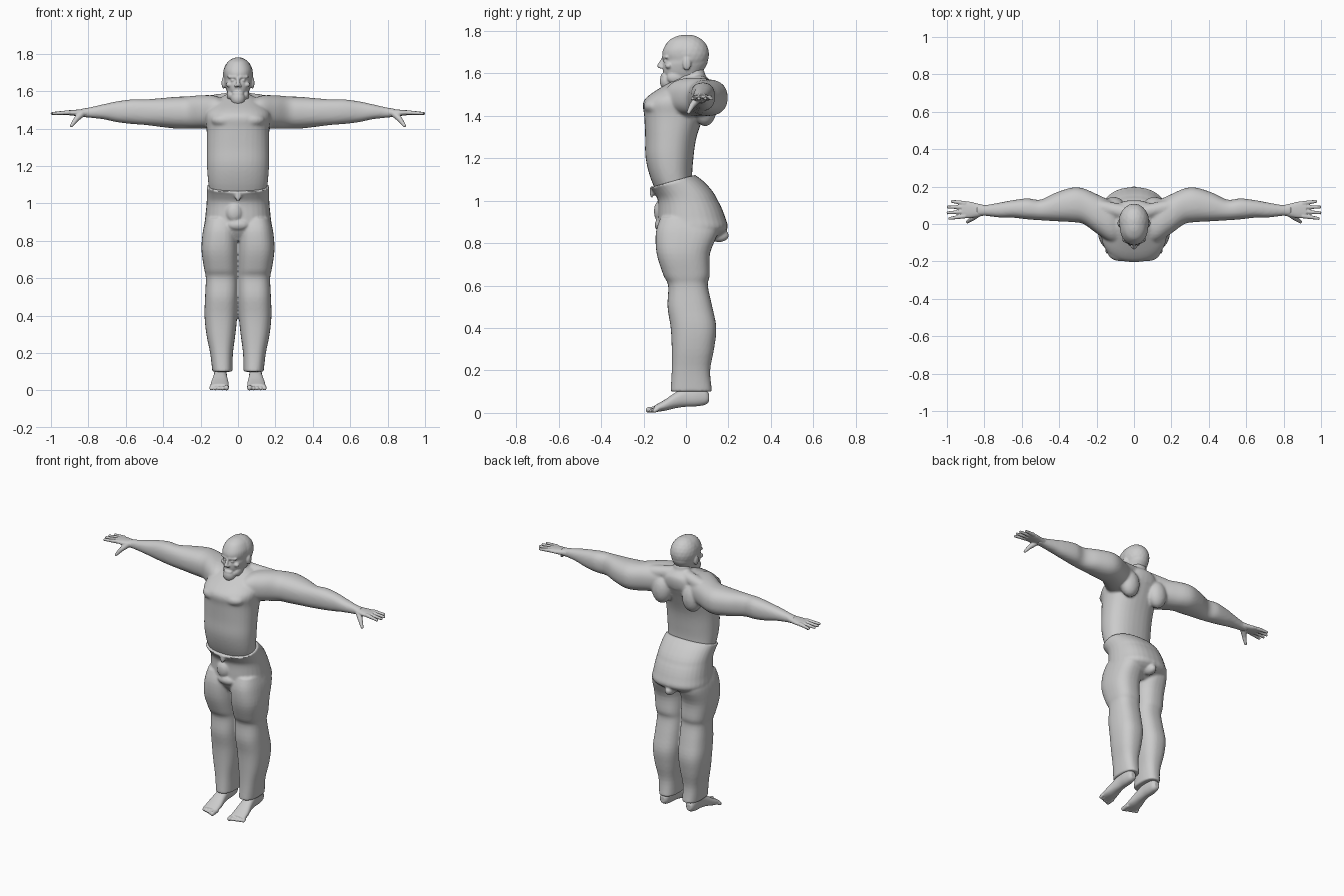
import bpy
import bmesh
from math import cos, sin, pi, copysign
from mathutils import Vector, Matrix

if "Cube" in bpy.data.objects:
    bpy.data.objects.remove(bpy.data.objects["Cube"], do_unlink=True)

GREY = (0.6, 0.6, 0.6, 1.0)
clay = bpy.data.materials.new("clay_grey")
clay.use_nodes = True
clay.diffuse_color = GREY
shader = next(n for n in clay.node_tree.nodes if n.type == 'BSDF_PRINCIPLED')
shader.inputs["Base Color"].default_value = GREY

SIDES = (1, -1)
SEGMENTS = 32
STEPS = 4


def smooth_rows(rows):
    """Catmull-Rom interpolation between the rows of a section table."""
    result = []
    last = len(rows) - 1
    for i in range(last):
        p0, p1 = rows[max(i - 1, 0)], rows[i]
        p2, p3 = rows[i + 1], rows[min(i + 2, last)]
        for k in range(STEPS):
            t = k / STEPS
            result.append([
                b + t * ((c - a) + t * ((2 * a - 5 * b + 4 * c - d)
                                        + t * (3 * b - a - 3 * c + d))) / 2
                for a, b, c, d in zip(p0, p1, p2, p3)])
    result.append(list(rows[last]))
    return result


def loft(bm, axis, rows, power=2.3, side=1):
    """Closed loft; each row is position, low and high of both cross axes."""
    rings = []
    for t, a0, a1, b0, b1 in smooth_rows(rows):
        ring = []
        for k in range(SEGMENTS):
            angle = 2 * pi * k / SEGMENTS
            u = copysign(abs(cos(angle)) ** (2 / power), cos(angle))
            v = copysign(abs(sin(angle)) ** (2 / power), sin(angle))
            a = (a0 + a1) / 2 + u * (a1 - a0) / 2
            b = (b0 + b1) / 2 + v * (b1 - b0) / 2
            x, y, z = {'x': (t, a, b), 'y': (a, t, b), 'z': (a, b, t)}[axis]
            ring.append(bm.verts.new((x * side, y, z)))
        rings.append(ring)
    faces = [bm.faces.new(rings[0]), bm.faces.new(rings[-1])]
    for low, high in zip(rings, rings[1:]):
        for k in range(SEGMENTS):
            n = (k + 1) % SEGMENTS
            faces.append(bm.faces.new((low[k], low[n], high[n], high[k])))
    bmesh.ops.recalc_face_normals(bm, faces=faces)


def column(bm, rows, power=2.3):
    """Upright loft symmetric in x: height, half width, front, back."""
    loft(bm, 'z', [(z, -w, w, f, b) for z, w, f, b in rows], power)


def blob(bm, centre, radii):
    matrix = Matrix.Translation(centre) @ Matrix.Diagonal((*radii, 1))
    bmesh.ops.create_icosphere(bm, subdivisions=3, radius=1, matrix=matrix)


def chain(bm, start, end, r0, r1, side=1, count=10):
    """Tapered rounded rod made from overlapping balls."""
    flip = Vector((side, 1, 1))
    for i in range(count + 1):
        t = i / count
        r = r0 + (r1 - r0) * t
        blob(bm, Vector(start).lerp(Vector(end), t) * flip, (r, r, r))


def finish(bm, name, voxel, rounds):
    """Fuse the overlapping pieces into one smooth skin."""
    mesh = bpy.data.meshes.new(name)
    bm.to_mesh(mesh)
    bm.free()
    mesh.materials.append(clay)
    for face in mesh.polygons:
        face.use_smooth = True
    obj = bpy.data.objects.new(name, mesh)
    bpy.context.collection.objects.link(obj)
    fuse = obj.modifiers.new("fuse", 'REMESH')
    fuse.mode = 'VOXEL'
    fuse.voxel_size = voxel
    fuse.use_smooth_shade = True
    relax = obj.modifiers.new("relax", 'SMOOTH')
    relax.factor = 0.5
    relax.iterations = rounds
    return obj


# Torso, neck and arms
bm = bmesh.new()
column(bm, [(1.0, .14, -.12, .05), (1.1, .158, -.165, .03),
            (1.2, .166, -.19, .035), (1.3, .167, -.192, .05),
            (1.4, .168, -.197, .085), (1.46, .175, -.203, .11),
            (1.5, .165, -.17, .125), (1.55, .12, -.09, .125),
            (1.58, .07, -.04, .1)])
column(bm, [(1.48, .09, -.05, .12), (1.55, .06, -.045, .1),
            (1.62, .054, -.04, .085)])
for s in SIDES:
    loft(bm, 'x', [(.04, -.1, .11, 1.42, 1.54), (.12, -.1, .125, 1.4, 1.575),
                   (.2, -.05, .16, 1.4, 1.578), (.27, 0, .19, 1.4, 1.572),
                   (.33, .01, .195, 1.4, 1.57), (.42, .015, .167, 1.41, 1.562),
                   (.5, .02, .13, 1.42, 1.556), (.57, .025, .137, 1.425, 1.556),
                   (.65, .034, .127, 1.435, 1.545), (.72, .035, .114, 1.45, 1.53),
                   (.8, .044, .101, 1.459, 1.512), (.84, .04, .107, 1.462, 1.506)],
         side=s)
    # trapezius, shoulder blade and chest muscle
    chain(bm, (.04, .06, 1.555), (.18, .09, 1.535), .04, .04, s)
    blob(bm, (.11 * s, .09, 1.44), (.065, .055, .09))
    blob(bm, (.07 * s, -.145, 1.445), (.075, .055, .04))
finish(bm, "torso_and_arms", .008, 5)

# Hands with four fingers and a thumb
FINGERS = [(.042, .985, .03), (.066, .994, .06), (.09, .993, .091), (.111, .972, .121)]
for s, label in zip(SIDES, ("left", "right")):
    bm = bmesh.new()
    loft(bm, 'x', [(.79, .047, .099, 1.463, 1.509), (.84, .038, .11, 1.466, 1.503),
                   (.88, .032, .12, 1.469, 1.5), (.92, .034, .12, 1.474, 1.497)],
         side=s)
    for base, tip_x, tip_y in FINGERS:
        chain(bm, (.905, base, 1.486), (tip_x, tip_y, 1.481), .0125, .0085, s)
    chain(bm, (.835, .055, 1.48), (.865, .03, 1.45), .019, .014, s)
    chain(bm, (.865, .03, 1.45), (.89, .012, 1.416), .014, .009, s)
    finish(bm, label + "_hand", .004, 2)

# Head with hair, beard, nose, brows and ears
bm = bmesh.new()
column(bm, [(1.55, .04, -.085, .06), (1.6, .06, -.106, .075),
            (1.64, .071, -.11, .098), (1.662, .073, -.104, .103),
            (1.69, .076, -.112, .106), (1.72, .074, -.104, .1),
            (1.755, .056, -.08, .08), (1.774, .03, -.045, .045),
            (1.78, .01, -.02, .02)], 2.2)
blob(bm, (0, .012, 1.69), (.081, .097, .092))
blob(bm, (0, -.088, 1.562), (.038, .036, .042))
blob(bm, (0, -.1, 1.588), (.03, .02, .012))
chain(bm, (0, -.108, 1.668), (0, -.124, 1.635), .008, .012)
for s in SIDES:
    chain(bm, (.012, -.106, 1.676), (.05, -.092, 1.676), .009, .007, s)
    blob(bm, (.027 * s, -.097, 1.658), (.013, .01, .008))
    blob(bm, (.012 * s, -.117, 1.629), (.008, .011, .007))
    blob(bm, (.045 * s, -.082, 1.635), (.02, .016, .014))
    blob(bm, (.04 * s, -.05, 1.58), (.02, .04, .03))
    blob(bm, (.077 * s, .004, 1.645), (.011, .02, .032))
finish(bm, "head", .005, 2)

# Trousers: two legs, hips and a waist that rises towards the back
bm = bmesh.new()
column(bm, [(.8, .14, -.09, .09), (.86, .18, -.13, .19),
            (.92, .176, -.132, .185), (1.0, .168, -.132, .15),
            (1.05, .167, -.152, .098), (1.09, .168, -.172, .042)])
for v in bm.verts:
    if v.co.z > 1:
        v.co.z += .28 * (v.co.y + .07) * (v.co.z - 1) / .09
for s in SIDES:
    loft(bm, 'z', [(.1, .029, .137, -.073, .123), (.2, .027, .149, -.067, .114),
                   (.3, .014, .169, -.067, .132), (.4, .004, .179, -.072, .143),
                   (.5, .001, .176, -.087, .124), (.6, .001, .172, -.084, .103),
                   (.65, .001, .181, -.107, .112), (.75, .001, .195, -.138, .113),
                   (.85, .001, .188, -.142, .15), (.92, .01, .17, -.12, .14)],
         2.5, s)
blob(bm, (-.02, -.125, .95), (.042, .026, .05))
blob(bm, (0, -.12, .885), (.06, .028, .03))
blob(bm, (0, .155, .836), (.03, .048, .032))
blob(bm, (0, -.162, 1.04), (.018, .008, .03))
finish(bm, "trousers", .007, 3)

# Bare feet with five toes
for s, label in zip(SIDES, ("left", "right")):
    bm = bmesh.new()
    loft(bm, 'y', [(.108, .078, .112, .052, .09), (.09, .065, .122, .038, .115),
                   (.05, .06, .128, .031, .13), (0, .06, .128, .029, .122),
                   (-.05, .056, .135, .022, .096), (-.1, .05, .145, .01, .062),
                   (-.15, .05, .148, .004, .034)], side=s)
    for i in range(5):
        x = .062 + .02 * i
        r = .014 if i == 0 else .0105
        chain(bm, (x, -.135, .018), (x, -.176 + .007 * i, r), r, r, s)
    finish(bm, label + "_foot", .004, 2)
